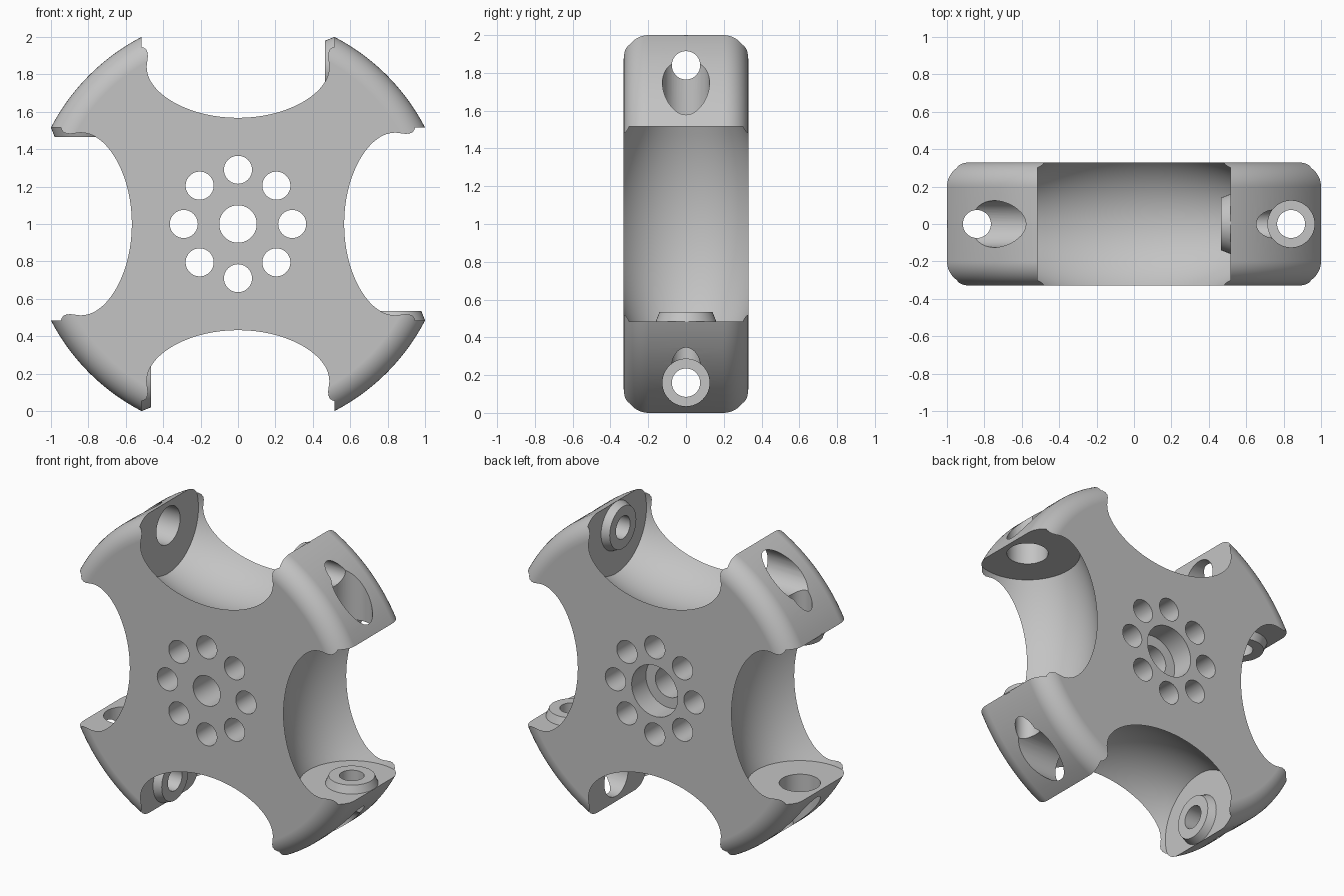
import bpy, bmesh
from math import sin, cos, pi, sqrt, radians
from mathutils import Matrix

default = bpy.data.objects.get("Cube")
if default:
    bpy.data.objects.remove(default, do_unlink=True)

RIM = 1.125        # outer radius of the hub
HALF = 0.33        # half thickness
FILLET = 0.13      # rounding of the outer rim
PIN = 0.84         # distance of the roller pins from the hub centre
END = 0.515        # half length of each roller pocket

CENTRE = Matrix.Translation((0, 0, 1))
FACING = CENTRE @ Matrix.Rotation(pi / 2, 4, 'X')


def lathe(name, profile, matrix, sides):
    """Closed solid turned around local z from (radius, height) points."""
    bm = bmesh.new()
    rings = [[bm.verts.new((r * cos(2 * pi * i / sides), r * sin(2 * pi * i / sides), h))
              for i in range(sides)] for r, h in profile]
    for a, b in zip(rings, rings[1:]):
        for i in range(sides):
            j = (i + 1) % sides
            bm.faces.new((a[i], a[j], b[j], b[i]))
    bm.faces.new(rings[0][::-1])
    bm.faces.new(rings[-1])
    bm.transform(matrix)
    bmesh.ops.recalc_face_normals(bm, faces=bm.faces[:])
    mesh = bpy.data.meshes.new(name)
    bm.to_mesh(mesh)
    bm.free()
    obj = bpy.data.objects.new(name, mesh)
    bpy.context.collection.objects.link(obj)
    return obj


def combine(target, tool, operation):
    """Apply a boolean and remove the helper solid."""
    bpy.context.view_layer.objects.active = target
    mod = target.modifiers.new(operation, 'BOOLEAN')
    mod.operation = operation
    mod.solver = 'EXACT'
    mod.object = tool
    bpy.ops.object.modifier_apply(modifier=mod.name)
    bpy.data.objects.remove(tool, do_unlink=True)


def rod(r, start, end):
    return [(r, start), (r, end)]


# Disc with rounded rim
arc = [(RIM - FILLET + FILLET * sin(t), HALF - FILLET + FILLET * cos(t))
       for t in [pi / 2 * i / 10 for i in range(11)]]
hub = lathe("wheel_hub", arc + [(r, -h) for r, h in reversed(arc)], FACING, 192)

# Barrel-shaped roller pockets, whose bulge is concentric with the hub
STEPS = 24
barrel = []
for i in range(STEPS + 1):
    x = END * (2 * i / STEPS - 1)
    barrel.append((sqrt(1.268 ** 2 - x * x) - PIN, x))
axes = [CENTRE @ Matrix.Rotation(k * pi / 2, 4, 'Y') @ Matrix.Translation((0, 0, PIN))
        @ Matrix.Rotation(pi / 2, 4, 'Y') for k in range(4)]
for axis in axes:
    combine(hub, lathe("pocket_cutter", barrel, axis, 128), 'DIFFERENCE')

# Tapered collar at one end of each pocket
for axis in axes:
    collar = [(0.14, END - 0.05), (0.16, END), (0.16, END + 0.004)]
    combine(hub, lathe("collar", collar, axis, 48), 'UNION')

# Pin holes: narrow through the collar, wide at the opposite end
for axis in axes:
    combine(hub, lathe("pin_cutter", rod(0.075, 0.3, 1.2), axis, 48), 'DIFFERENCE')
    combine(hub, lathe("bore_cutter", rod(0.125, -1.2, -0.3), axis, 48), 'DIFFERENCE')

# Shaft hole, stepped wider at the back
shaft = [(0.17, -0.4), (0.17, -0.18), (0.1, -0.18), (0.1, 0.4)]
combine(hub, lathe("shaft_cutter", shaft, FACING, 64), 'DIFFERENCE')

# Ring of bolt holes
for k in range(8):
    place = FACING @ Matrix.Rotation(k * pi / 4, 4, 'Z') @ Matrix.Translation((0.29, 0, 0))
    combine(hub, lathe("bolt_cutter", rod(0.075, -0.4, 0.4), place, 40), 'DIFFERENCE')

# Grey plastic finish
GREY = (0.55, 0.55, 0.55, 1)
mat = bpy.data.materials.new("grey_plastic")
mat.use_nodes = True
mat.diffuse_color = GREY
mat.node_tree.nodes["Principled BSDF"].inputs["Base Color"].default_value = GREY
hub.data.materials.clear()
hub.data.materials.append(mat)
for poly in hub.data.polygons:
    poly.material_index = 0

# Smooth curves with crisp edges
bpy.ops.object.select_all(action='DESELECT')
hub.select_set(True)
bpy.context.view_layer.objects.active = hub
bpy.ops.object.shade_smooth_by_angle(angle=radians(30))
weighted = hub.modifiers.new("weighted_normals", 'WEIGHTED_NORMAL')
weighted.keep_sharp = True
